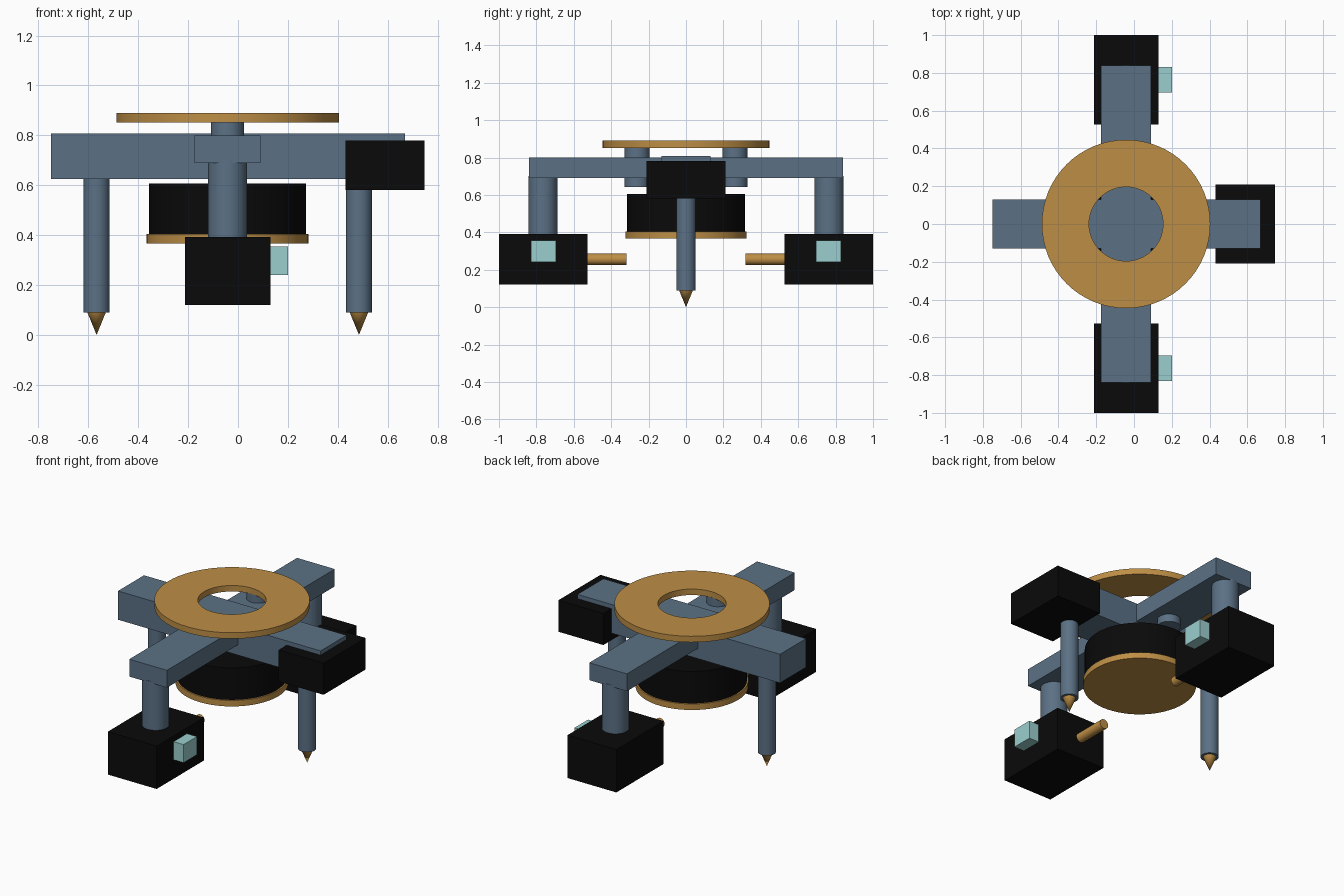
import bpy, bmesh, math
from mathutils import Matrix, Vector

if "Cube" in bpy.data.objects:
    bpy.data.objects.remove(bpy.data.objects["Cube"])

CX = -0.042  # shared axis of ring, drum and cross beam


def material(name, rgb):
    m = bpy.data.materials.new(name)
    m.diffuse_color = (*rgb, 1)
    m.use_nodes = True
    m.node_tree.nodes["Principled BSDF"].inputs["Base Color"].default_value = m.diffuse_color
    return m


STEEL = material("slate blue", (0.105, 0.165, 0.235))
GOLD = material("brass", (0.51, 0.27, 0.06))
BLACK = material("black", (0.003, 0.003, 0.003))
GLASS = material("pale aqua", (0.33, 0.62, 0.62))


def finish(name, bm, mat):
    bmesh.ops.recalc_face_normals(bm, faces=bm.faces)
    for f in bm.faces:
        f.smooth = True
    me = bpy.data.meshes.new(name)
    bm.to_mesh(me)
    bm.free()
    me.set_sharp_from_angle(angle=math.radians(30))
    me.materials.append(mat)
    ob = bpy.data.objects.new(name, me)
    bpy.context.collection.objects.link(ob)
    return ob


def box(name, x, y, z, mat):
    """Box from (low, high) ranges on each axis."""
    bm = bmesh.new()
    size = Vector((x[1] - x[0], y[1] - y[0], z[1] - z[0]))
    mid = Vector((sum(x), sum(y), sum(z))) / 2
    bmesh.ops.create_cube(bm, size=1, matrix=Matrix.Translation(mid) @ Matrix.Diagonal((*size, 1)))
    return finish(name, bm, mat)


def rod(name, start, end, r1, mat, r2=None, seg=40):
    """Cylinder or cone between two points."""
    a, b = Vector(start), Vector(end)
    bm = bmesh.new()
    rot = (b - a).to_track_quat('Z', 'Y').to_matrix().to_4x4()
    bmesh.ops.create_cone(bm, cap_ends=True, segments=seg, radius1=r1,
                          radius2=r1 if r2 is None else r2, depth=(b - a).length,
                          matrix=Matrix.Translation((a + b) / 2) @ rot)
    return finish(name, bm, mat)


def ring(name, r_in, r_out, z0, z1, mat, seg=64):
    """Flat washer made by spinning a rectangular section."""
    bm = bmesh.new()
    vs = [bm.verts.new((r, 0, z)) for r, z in ((r_in, z0), (r_out, z0), (r_out, z1), (r_in, z1))]
    es = [bm.edges.new((vs[i], vs[(i + 1) % 4])) for i in range(4)]
    bmesh.ops.spin(bm, geom=vs + es, axis=(0, 0, 1), cent=(0, 0, 0),
                   angle=math.tau, steps=seg, use_duplicate=False)
    bmesh.ops.remove_doubles(bm, verts=bm.verts, dist=1e-4)
    bmesh.ops.translate(bm, verts=bm.verts, vec=(CX, 0, 0))
    return finish(name, bm, mat)


# Crossed beams
box("long_beam", (-0.75, 0.67), (-0.13, 0.13), (0.625, 0.807), STEEL)
box("cross_beam", (-0.174, 0.09), (-0.84, 0.84), (0.69, 0.80), STEEL)

# Top ring and the drum hanging under the beams
ring("top_ring", 0.196, 0.446, 0.852, 0.89, GOLD)
rod("drum", (CX, 0, 0.368), (CX, 0, 0.606), 0.315, BLACK, seg=64)
rod("drum_base", (CX, 0, 0.366), (CX, 0, 0.404), 0.324, GOLD, seg=64)

# Box on the beam end
box("end_housing", (0.432, 0.747), (-0.21, 0.21), (0.58, 0.78), BLACK)

# Spiked legs
for side, x, top in (("left", -0.567, 0.63), ("right", 0.485, 0.60)):
    rod(side + "_leg", (x, 0, 0.09), (x, 0, top), 0.052, STEEL)
    rod(side + "_spike", (x, 0, 0.09), (x, 0, 0.0), 0.037, GOLD, r2=0.0)

# Matching front and back units
for side, s in (("front", -1), ("back", 1)):
    def span(a, b):
        return tuple(sorted((s * a, s * b)))
    rod(side + "_ring_post", (CX, s * 0.262, 0.642), (CX, s * 0.262, 0.855), 0.067, STEEL)
    rod(side + "_hanger", (CX, s * 0.765, 0.385), (CX, s * 0.765, 0.70), 0.078, STEEL)
    box(side + "_housing", (-0.212, 0.13), span(0.527, 1.0), (0.12, 0.392), BLACK)
    box(side + "_window", (0.12, 0.20), span(0.696, 0.83), (0.24, 0.355), GLASS)
    rod(side + "_nozzle", (CX, s * 0.54, 0.256), (CX, s * 0.317, 0.256), 0.03, GOLD)
